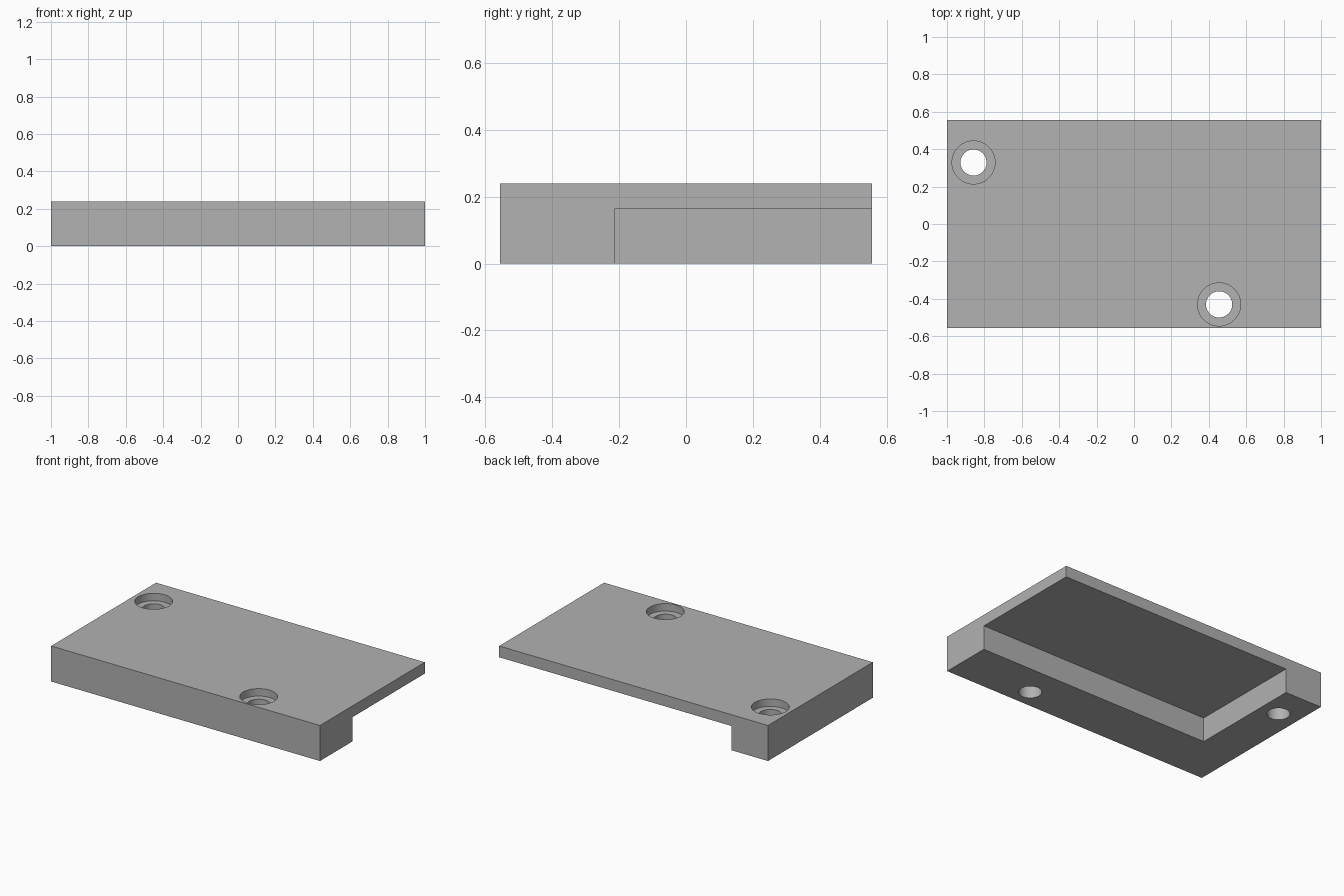
import bpy
import math

default = bpy.data.objects.get("Cube")
if default:
    bpy.data.objects.remove(default, do_unlink=True)

HALF_Y, TOP, PLATE_BOTTOM = 0.557, 0.239, 0.163
BORE_FLOOR = TOP - 0.05

grey = bpy.data.materials.new("plain grey")
grey.use_nodes = True
colour = (0.445, 0.445, 0.445, 1)
grey.diffuse_color = colour
grey.node_tree.nodes["Principled BSDF"].inputs["Base Color"].default_value = colour


def box(name, low, high):
    centre = [(a + b) / 2 for a, b in zip(low, high)]
    bpy.ops.mesh.primitive_cube_add(size=1, location=centre)
    obj = bpy.context.object
    obj.name = name
    obj.scale = [b - a for a, b in zip(low, high)]
    bpy.ops.object.transform_apply(location=True, rotation=False, scale=True)
    obj.data.materials.append(grey)
    return obj


def cylinder(name, x, y, radius, low, high):
    bpy.ops.mesh.primitive_cylinder_add(
        vertices=64, radius=radius, depth=high - low,
        location=(x, y, (low + high) / 2))
    obj = bpy.context.object
    obj.name = name
    obj.data.materials.append(grey)
    return obj


def cut(target, cutter):
    cutter.hide_render = True
    mod = target.modifiers.new("cut", "BOOLEAN")
    mod.operation = "DIFFERENCE"
    mod.solver = "EXACT"
    mod.object = cutter
    bpy.ops.object.select_all(action="DESELECT")
    bpy.context.view_layer.objects.active = target
    target.select_set(True)
    bpy.ops.object.modifier_apply(modifier=mod.name)
    bpy.data.objects.remove(cutter, do_unlink=True)


# Solid block with the underside cut away, leaving an L-shaped rail
plate = box("mounting_plate", (-1, -HALF_Y, 0), (1, HALF_Y, TOP))
cut(plate, box("underside_cutter", (-0.727, -0.214, -0.2), (1.2, 0.8, PLATE_BOTTOM)))

# Counterbored screw holes through the rail
for x, y in ((-0.858, 0.329), (0.455, -0.43)):
    cut(plate, cylinder("counterbore_cutter", x, y, 0.115, BORE_FLOOR, TOP + 0.1))
    cut(plate, cylinder("screw_hole_cutter", x, y, 0.07, -0.1, TOP + 0.1))

# Smooth hole walls, sharp edges elsewhere
bpy.ops.object.select_all(action="DESELECT")
bpy.context.view_layer.objects.active = plate
plate.select_set(True)
bpy.ops.object.shade_smooth_by_angle(angle=math.radians(30))
